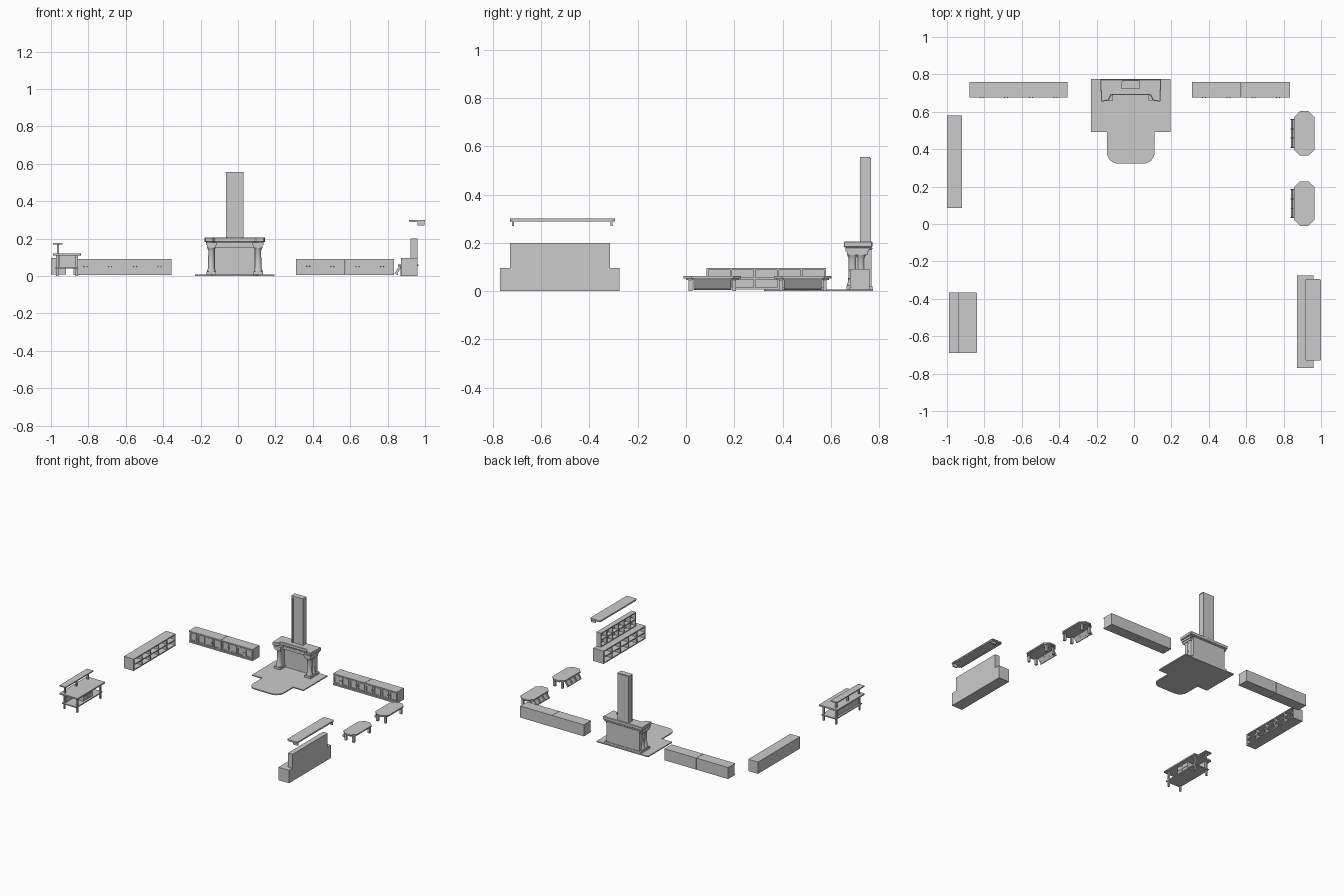
import bpy, bmesh, math
from mathutils import Matrix, Vector

if "Cube" in bpy.data.objects:
    bpy.data.objects.remove(bpy.data.objects["Cube"])


class Part:
    """Collects simple solids into one named object."""
    def __init__(self, name):
        self.name, self.bm = name, bmesh.new()

    def box(self, x0, x1, y0, y1, z0, z1, tilt=0):
        c = Vector(((x0 + x1) / 2, (y0 + y1) / 2, (z0 + z1) / 2))
        m = Matrix.Translation(c) @ Matrix.Rotation(tilt, 4, 'Y') @ Matrix.Diagonal((x1 - x0, y1 - y0, z1 - z0, 1))
        bmesh.ops.create_cube(self.bm, size=1, matrix=m)

    def prism(self, pts, z0, z1):
        f = self.bm.faces.new([self.bm.verts.new((x, y, z0)) for x, y in pts])
        r = bmesh.ops.extrude_face_region(self.bm, geom=[f])
        for v in r['geom']:
            if isinstance(v, bmesh.types.BMVert):
                v.co.z = z1

    def lathe(self, x, y, profile, n=16):
        rings = [[self.bm.verts.new((x + r * math.cos(2 * math.pi * i / n), y + r * math.sin(2 * math.pi * i / n), z))
                  for i in range(n)] for r, z in profile]
        for a, b in zip(rings, rings[1:]):
            for i in range(n):
                j = (i + 1) % n
                self.bm.faces.new((a[i], a[j], b[j], b[i]))
        self.bm.faces.new(rings[0][::-1])
        self.bm.faces.new(rings[-1])

    def knob(self, x, y, z):
        bmesh.ops.create_icosphere(self.bm, subdivisions=1, radius=0.0035, matrix=Matrix.Translation((x, y, z)))

    def done(self, bevel=0, smooth=False):
        bmesh.ops.recalc_face_normals(self.bm, faces=self.bm.faces)
        me = bpy.data.meshes.new(self.name)
        self.bm.to_mesh(me)
        self.bm.free()
        ob = bpy.data.objects.new(self.name, me)
        bpy.context.collection.objects.link(ob)
        if bevel:
            b = ob.modifiers.new("bevel", 'BEVEL')
            b.width, b.segments = bevel, 1
        if smooth:
            bpy.ops.object.select_all(action='DESELECT')
            ob.select_set(True)
            bpy.context.view_layer.objects.active = ob
            bpy.ops.object.shade_smooth_by_angle()
        return ob


def rounded(x0, x1, y0, y1, r, n=1, corners=(1, 1, 1, 1)):
    """Outline with rounded (n>1) or cut (n=1) corners, from lower left anticlockwise."""
    pts = []
    for k, (cx, cy, sx, sy) in enumerate(((x0, y0, 1, 1), (x1, y0, -1, 1), (x1, y1, -1, -1), (x0, y1, 1, -1))):
        if not corners[k]:
            pts.append((cx, cy))
            continue
        for i in range(n + 1):
            a = math.pi + k * math.pi / 2 + i * math.pi / 2 / n
            pts.append((cx + sx * r + r * math.cos(a), cy + sy * r + r * math.sin(a)))
    return pts


def open_shelves(name, back, front, y0, y1, z0, z1, cols, rows, t=0.008):
    """Cubby unit with a closed back; 'front' is the x of the open side."""
    p = Part(name)
    s = 1 if front > back else -1
    a, b = sorted((back, front))
    p.box(*sorted((back, back + s * t)), y0, y1, z0, z1)
    for i in range(rows + 1):
        z = z0 + (z1 - z0 - t) * i / rows
        p.box(a, b, y0, y1, z, z + t)
    for i in range(cols + 1):
        y = y0 + (y1 - y0 - t) * i / cols
        p.box(a, b, y, y + t, z0, z1)
    return p.done()


# Low wall cabinets either side of the fireplace, two units each
for side, x0 in (("left", -0.88), ("right", 0.31)):
    for u in range(2):
        a = x0 + u * 0.2635
        b = a + 0.2615
        p = Part(f"{side}_cabinet_{u + 1}")
        p.box(a, b, 0.684, 0.76, 0.008, 0.084)
        p.box(a, b, 0.677, 0.76, 0.084, 0.092)
        p.box(a, b, 0.677, 0.76, 0.006, 0.016)
        w = (b - a) / 4
        for d in range(4):
            l, r = a + d * w + 0.003, a + (d + 1) * w - 0.003
            # door frame
            p.box(l, r, 0.679, 0.686, 0.019, 0.027)
            p.box(l, r, 0.679, 0.686, 0.073, 0.081)
            p.box(l, l + 0.009, 0.679, 0.686, 0.027, 0.073)
            p.box(r - 0.009, r, 0.679, 0.686, 0.027, 0.073)
            p.knob(r - 0.005 if d % 2 == 0 else l + 0.005, 0.676, 0.052)
        p.done()

# Hearth slab with a rounded front apron
CX = -0.0175
p = Part("hearth_slab")
p.box(-0.23, 0.195, 0.493, 0.775, 0, 0.008)
p.done()
p = Part("hearth_apron")
p.prism(rounded(-0.145, 0.11, 0.323, 0.493, 0.06, 6, (1, 1, 0, 0)), 0, 0.008)
p.done()

# Fireplace body: back wall, cheeks and lintel
p = Part("fireplace_body")
p.box(CX - 0.135, CX + 0.135, 0.725, 0.768, 0.008, 0.178)
for s in (-1, 1):
    p.box(*sorted((CX + s * 0.105, CX + s * 0.135)), 0.69, 0.73, 0.008, 0.178)
p.box(CX - 0.105, CX + 0.105, 0.70, 0.73, 0.15, 0.178)
p.box(CX - 0.15, CX + 0.15, 0.745, 0.772, 0.008, 0.022)
p.done()

# Columns with plinth, waisted shaft and capital
for side, s in (("left", -1), ("right", 1)):
    x = CX + s * 0.125
    p = Part(f"{side}_column")
    p.box(x - 0.025, x + 0.025, 0.665, 0.75, 0.008, 0.024)
    for y in (0.69, 0.725):
        p.lathe(x, y, [(0.023, 0.024), (0.023, 0.03), (0.018, 0.04), (0.017, 0.09),
                       (0.016, 0.135), (0.018, 0.14), (0.022, 0.15)])
    p.box(x - 0.024, x + 0.024, 0.667, 0.752, 0.15, 0.165)
    p.box(x - 0.029, x + 0.029, 0.661, 0.758, 0.165, 0.18)
    p.done(smooth=True)

# Mantel shelf: set-back middle with projecting ends
p = Part("mantel")
for grow, z0, z1 in ((-0.008, 0.172, 0.182), (0, 0.182, 0.206)):
    half = [(0.105, 0.69), (0.12, 0.66), (0.158, 0.654), (0.163, 0.772)]
    pts = [(CX + x + (grow if x > 0.12 else 0), y - (grow if y < 0.7 else 0)) for x, y in half]
    p.prism(pts + [(2 * CX - x, y) for x, y in pts[::-1]], z0, z1)
p.done(bevel=0.003)

# Chimney breast with framed front panel
p = Part("chimney")
p.box(CX - 0.046, CX + 0.046, 0.728, 0.766, 0.2, 0.552)
for s in (-1, 1):
    p.box(*sorted((CX + s * 0.036, CX + s * 0.047)), 0.721, 0.73, 0.2, 0.552)
p.box(CX - 0.036, CX + 0.036, 0.721, 0.73, 0.542, 0.552)
p.box(CX - 0.048, CX + 0.048, 0.721, 0.762, 0.55, 0.556)
p.done()

# Left bookcase
open_shelves("left_bookcase", -1.0, -0.92, 0.085, 0.58, 0.008, 0.096, 5, 2)

# Work desk with raised shelf, lower shelf and drawer box
p = Part("desk")
p.prism(rounded(-0.99, -0.84, -0.69, -0.365, 0.004), 0.11, 0.12)
p.box(-0.975, -0.855, -0.68, -0.375, 0.04, 0.048)
for x in (-0.972, -0.868):
    for y in (-0.67, -0.395):
        p.box(x, x + 0.012, y, y + 0.012, 0, 0.11)
p.box(-0.96, -0.955, -0.66, -0.395, 0.048, 0.11)
for y in (-0.58, -0.48):
    p.box(-0.96, -0.87, y, y + 0.006, 0.048, 0.11)
p.box(-0.875, -0.869, -0.574, -0.48, 0.05, 0.078)
p.box(-0.875, -0.869, -0.574, -0.48, 0.081, 0.108)
for z in (0.064, 0.095):
    p.knob(-0.867, -0.527, z)
p.done()
p = Part("desk_raised_shelf")
p.box(-0.99, -0.938, -0.69, -0.365, 0.17, 0.178)
for y in (-0.67, -0.535, -0.40):
    p.box(-0.968, -0.956, y, y + 0.012, 0.12, 0.17)
p.done()

# Side tables with cut corners and a sloping rack on the inner side
for n, y0 in ((1, -0.01), (2, 0.365)):
    y1 = y0 + 0.238
    p = Part(f"side_table_{n}")
    p.prism(rounded(0.855, 0.965, y0, y1, 0.032), 0.053, 0.063)
    p.prism(rounded(0.865, 0.955, y0 + 0.01, y1 - 0.01, 0.028), 0.046, 0.053)
    for x in (0.878, 0.942):
        for y in (y0 + 0.028, y1 - 0.028):
            p.box(x - 0.008, x + 0.008, y - 0.008, y + 0.008, 0, 0.047)
    p.done()
    p = Part(f"table_rack_{n}")
    ra, rb, t = y0 + 0.042, y0 + 0.196, math.radians(32)
    p.box(0.858, 0.862, ra, rb, 0.006, 0.056, t)
    for i in range(4):
        y = ra + (rb - ra - 0.005) * i / 3
        p.box(0.848, 0.862, y, y + 0.005, 0.008, 0.054, t)
    p.box(0.838, 0.856, ra, rb, 0.010, 0.014, t)
    p.done()

# Right counter with hutch, open towards the room
open_shelves("counter", 0.96, 0.872, -0.77, -0.275, 0.0, 0.096, 5, 2)
open_shelves("counter_hutch", 0.96, 0.922, -0.73, -0.315, 0.096, 0.2, 6, 2, 0.006)

# Overhead shelf with rim and corner pegs
p = Part("overhead_shelf")
p.prism(rounded(0.915, 1.0, -0.73, -0.295, 0.008, 3), 0.294, 0.301)
for x in (0.917, 0.99):
    p.box(x, x + 0.008, -0.722, -0.303, 0.289, 0.295)
for y in (-0.729, -0.305):
    p.box(0.925, 0.99, y, y + 0.008, 0.289, 0.295)
for y in (-0.717, -0.309):
    p.box(0.96, 0.998, y - 0.004, y + 0.004, 0.27, 0.294)
p.done()
